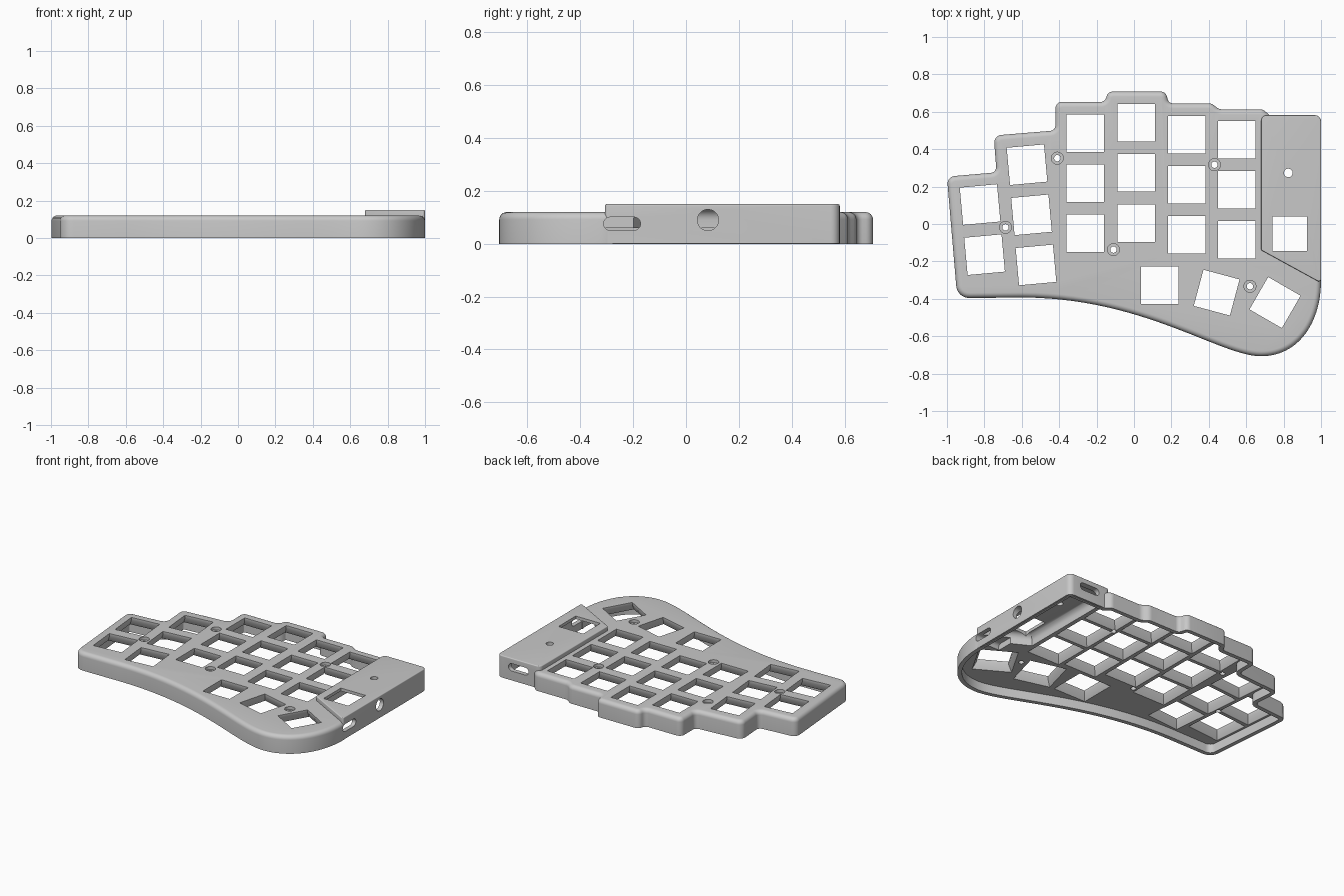
import bpy, bmesh
from math import cos, sin, pi, radians
from mathutils import Vector, Matrix
from mathutils.geometry import interpolate_bezier

cube = bpy.data.objects.get("Cube")
if cube:
    bpy.data.objects.remove(cube)

grey = bpy.data.materials.new("case grey")
grey.use_nodes = True
grey.diffuse_color = (0.58, 0.58, 0.58, 1)
grey.node_tree.nodes["Principled BSDF"].inputs["Base Color"].default_value = grey.diffuse_color


def fillet(points):
    """Round each corner (x, y, radius) of a polygon with an arc."""
    out = []
    for i, (x, y, r) in enumerate(points):
        p = Vector((x, y))
        if r == 0:
            out.append(p)
            continue
        a = (Vector(points[i - 1][:2]) - p).normalized()
        b = (Vector(points[(i + 1) % len(points)][:2]) - p).normalized()
        half = a.angle(b) / 2
        centre = p + (a + b).normalized() * r / sin(half)
        start = p + a * r * cos(half) / sin(half) - centre
        end = p + b * r * cos(half) / sin(half) - centre
        sweep = start.angle_signed(end)
        for k in range(7):
            out.append(centre + Matrix.Rotation(-sweep * k / 6, 2) @ start)
    return out


def inset(points, d):
    """Offset a clockwise outline inwards by d."""
    out = []
    for i, p in enumerate(points):
        a = (p - points[i - 1]).normalized()
        b = (points[(i + 1) % len(points)] - p).normalized()
        na, nb = Vector((a.y, -a.x)), Vector((b.y, -b.x))
        out.append(p + (na + nb) * d / (1 + na.dot(nb)))
    return out


def loft(name, stacks, place=Matrix()):
    """Closed solids, each a stack of (outline, z) rings."""
    bm = bmesh.new()
    for stack in stacks:
        rings = [[bm.verts.new((p[0], p[1], z)) for p in o] for o, z in stack]
        for lo, hi in zip(rings, rings[1:]):
            for i in range(len(lo)):
                bm.faces.new((lo[i - 1], lo[i], hi[i], hi[i - 1]))
        bm.faces.new(rings[0])
        bm.faces.new(rings[-1])
    bm.transform(place)
    bm.normal_update()
    bmesh.ops.recalc_face_normals(bm, faces=bm.faces)
    if bm.calc_volume(signed=True) < 0:
        bmesh.ops.reverse_faces(bm, faces=bm.faces)
    mesh = bpy.data.meshes.new(name)
    bm.to_mesh(mesh)
    bm.free()
    mesh.materials.append(grey)
    obj = bpy.data.objects.new(name, mesh)
    bpy.context.collection.objects.link(obj)
    return obj


def combine(target, other, operation):
    mod = target.modifiers.new("boolean", "BOOLEAN")
    mod.operation, mod.solver, mod.object = operation, "EXACT", other
    bpy.context.view_layer.objects.active = target
    bpy.ops.object.modifier_apply(modifier=mod.name)
    bpy.data.objects.remove(other)


def rounded(outline, base, top, r):
    """Vertical wall with a rounded top edge."""
    arc = [k * pi / 12 for k in range(7)]
    return [(outline, base)] + [(inset(outline, r - r * cos(a)), top - r + r * sin(a)) for a in arc]


def square(x, y, half, angle=0):
    turn = Matrix.Rotation(radians(angle), 2)
    return [Vector((x, y)) + turn @ Vector((sx * half, sy * half))
            for sx, sy in ((-1, -1), (-1, 1), (1, 1), (1, -1))]


def circle(x, y, r, n=32):
    return [Vector((x + r * cos(2 * pi * k / n), y + r * sin(2 * pi * k / n))) for k in range(n)]


def capsule(x, y, half, r):
    out = []
    for side in (1, -1):
        for k in range(13):
            a = pi * k / 12
            out.append(Vector((x + side * (half - r + r * sin(a)), y + side * r * cos(a))))
    return out


# Case outline: stepped rear edge, rounded thumb lobe, sweeping front edge
rear = fillet([(-0.945, -0.397, 0.07), (-1, 0.253, 0.04), (-0.735, 0.276, 0.03), (-0.75, 0.473, 0.04),
               (-0.42, 0.5, 0.03), (-0.42, 0.653, 0.035), (-0.155, 0.653, 0.03), (-0.14, 0.708, 0.035),
               (0.17, 0.708, 0.035), (0.185, 0.645, 0.03), (0.415, 0.645, 0.05), (0.455, 0.613, 0.05),
               (0.69, 0.613, 0.04), (0.735, 0.572, 0.03), (0.99, 0.572, 0.035), (0.99, -0.26, 0),
               (1, -0.3, 0), (-0.6, -0.39, 0)])[:-1]
corners = [((1, -0.3, 0), (1, -0.54, 0), (0.87, -0.707, 0), (0.68, -0.707, 0)),
           ((0.68, -0.707, 0), (0.46, -0.707, 0), (0.05, -0.393, 0), (-0.6, -0.393, 0))]
front = [Vector(p[:2]) for c in corners for p in interpolate_bezier(*map(Vector, c), 28)[1:]]
outline = rear + front
case = loft("keyboard_case", [rounded(outline, 0, 0.12, 0.028)])

# Raised controller housing with its display window
bay = fillet([(0.68, -0.14, 0.012), (0.68, 0.582, 0.03), (1, 0.582, 0.034), (1, -0.315, 0.012)])
combine(case, loft("controller_housing", [rounded(bay, 0.002, 0.15, 0.006)]), "UNION")
window = square(0.832, -0.053, 0.092)
combine(case, loft("window_cutter", [[(window, -0.2), (window, 0.4)]]), "DIFFERENCE")

# Hollow underside, deeper with a coved ceiling below the controller
combine(case, loft("cavity", [[(inset(outline, 0.028), -0.1), (inset(outline, 0.028), 0.06)]]), "DIFFERENCE")
hollow = [Vector(p) for p in ((0.7, -0.135), (0.7, 0.552), (0.972, 0.552), (0.972, -0.28))]
combine(case, loft("controller_cavity", [rounded(hollow, -0.11, 0.13, 0.04)]), "DIFFERENCE")

# Switch openings: straight columns, tilted outer columns, thumb arc
keys = [(x, y - 0.268 * row, 0) for x, y in ((-0.26, 0.486), (0.011, 0.541), (0.281, 0.478), (0.549, 0.451))
        for row in range(3)]
keys += [(-0.572 + 0.024 * row, 0.317 - 0.268 * row, 5.2) for row in range(3)]
keys += [(-0.823 + 0.024 * row, 0.104 - 0.268 * row, 5.2) for row in range(2)]
keys += [(0.137, -0.328, 0), (0.442, -0.367, -15), (0.754, -0.42, -30)]
combine(case, loft("switch_cutters", [[(square(x, y, h, a), z) for h, z in
        ((0.122, -0.1), (0.122, 0.06), (0.1, 0.1), (0.1, 0.3))] for x, y, a in keys]), "DIFFERENCE")

# Counterbored screw holes and reset hole
screws = [(-0.41, 0.352), (0.43, 0.317), (-0.687, -0.018), (-0.11, -0.137), (0.62, -0.333)]
holes = [[(circle(x, y, r), z) for r, z in ((0.017, -0.1), (0.017, 0.1), (0.032, 0.1), (0.032, 0.3))]
         for x, y in screws]
holes.append([(circle(0.825, 0.273, 0.023), z) for z in (0.1, 0.3)])
combine(case, loft("hole_cutters", holes), "DIFFERENCE")

# Side ports (outline axes become y and z) and rear port
side = Matrix(((0, 0, 1, 0), (1, 0, 0, 0), (0, 1, 0, 0), (0, 0, 0, 1)))
ports = [[(o, z) for z in (0.82, 1.1)] for o in (capsule(-0.242, 0.076, 0.07, 0.025), circle(0.083, 0.09, 0.04))]
combine(case, loft("side_port_cutters", ports, side), "DIFFERENCE")
back = Matrix.Rotation(pi / 2, 4, "X")
combine(case, loft("rear_port_cutter", [[(capsule(0.842, 0.09, 0.075, 0.025), z) for z in (-0.7, -0.52)]], back),
        "DIFFERENCE")

bpy.ops.object.select_all(action="DESELECT")
case.select_set(True)
bpy.context.view_layer.objects.active = case
bpy.ops.object.shade_smooth_by_angle(angle=radians(30))
